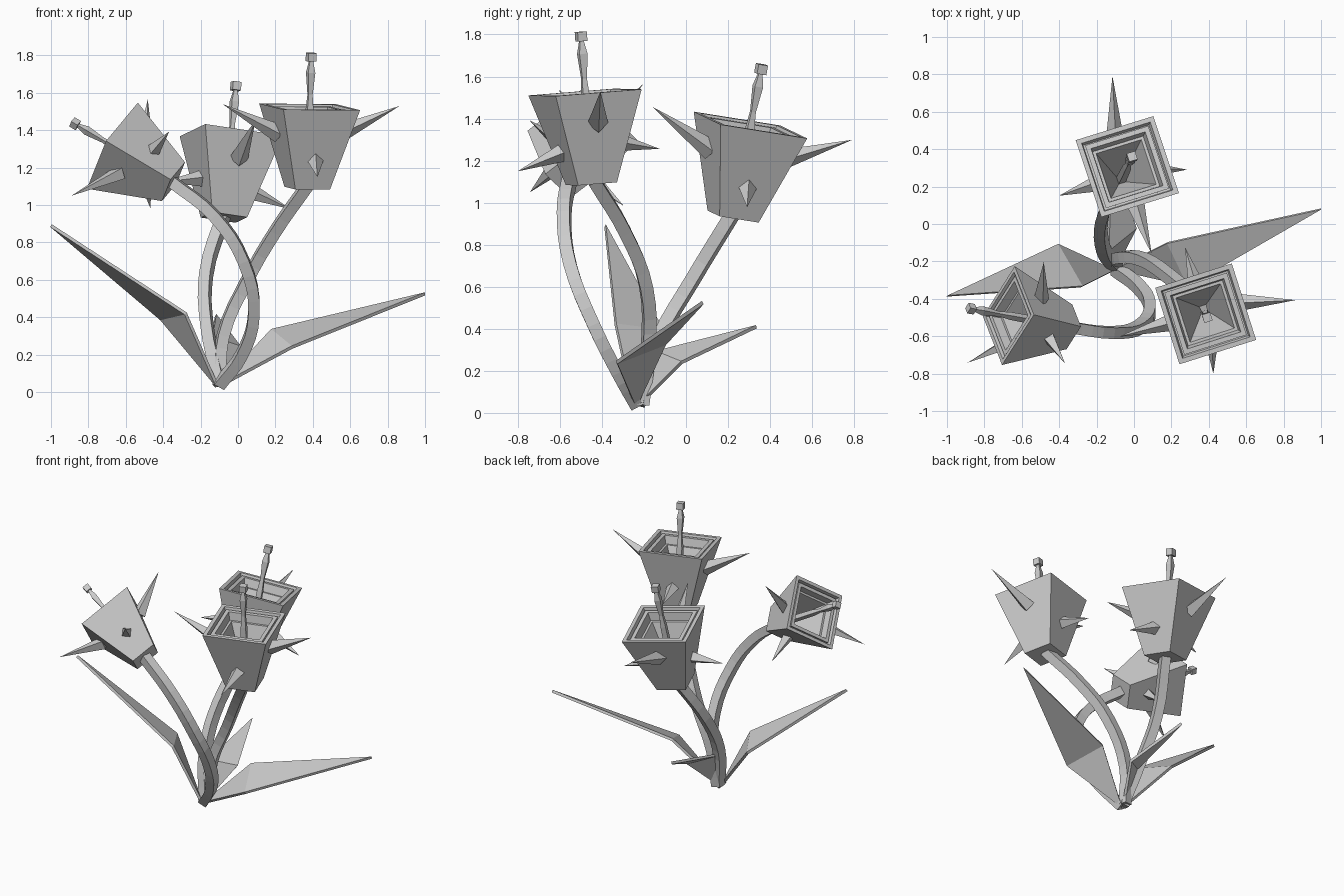
import bpy, bmesh
from mathutils import Vector, Matrix

if "Cube" in bpy.data.objects:
    bpy.data.objects.remove(bpy.data.objects["Cube"])


def finish(bm, name, mat=None):
    bmesh.ops.recalc_face_normals(bm, faces=bm.faces)
    me = bpy.data.meshes.new(name)
    bm.to_mesh(me)
    bm.free()
    ob = bpy.data.objects.new(name, me)
    bpy.context.collection.objects.link(ob)
    if mat:
        ob.matrix_world = mat
    return ob


def square_lathe(name, profile, mat):
    """Stack of square rings (half width, height), capped at both ends."""
    bm = bmesh.new()
    rings = [[bm.verts.new((sx * r, sy * r, z))
              for sx, sy in ((-1, -1), (1, -1), (1, 1), (-1, 1))]
             for r, z in profile]
    for a, b in zip(rings, rings[1:]):
        for i in range(4):
            j = (i + 1) % 4
            bm.faces.new((a[i], a[j], b[j], b[i]))
    bm.faces.new(rings[0])
    bm.faces.new(rings[-1])
    return finish(bm, name, mat)


def spike(name, base, tip, radius, mat):
    """Four sided thorn from base to tip."""
    base, tip = Vector(base), Vector(tip)
    bm = bmesh.new()
    d = (tip - base).normalized()
    side = d.cross(Vector((0, 0, 1))).normalized()
    up = side.cross(d)
    ring = [bm.verts.new(base + v * radius) for v in (side, up, -side, -up)]
    top = bm.verts.new(tip)
    bm.faces.new(ring)
    for i in range(4):
        bm.faces.new((ring[i], ring[(i + 1) % 4], top))
    return finish(bm, name, mat)


def stem(name, points):
    """Square section stalk along a smooth path."""
    cu = bpy.data.curves.new(name, 'CURVE')
    cu.dimensions = '3D'
    cu.bevel_depth = 0.043
    cu.bevel_resolution = 0
    cu.use_fill_caps = True
    cu.resolution_u = 4
    sp = cu.splines.new('BEZIER')
    sp.use_smooth = False
    sp.bezier_points.add(len(points) - 1)
    for bp, p in zip(sp.bezier_points, points):
        bp.co = p
        bp.handle_left_type = bp.handle_right_type = 'AUTO'
    ob = bpy.data.objects.new(name, cu)
    bpy.context.collection.objects.link(ob)


def leaf(name, base, k1, k2, tip):
    """Folded kite blade with a little thickness."""
    bm = bmesh.new()
    b, p, q, t = [bm.verts.new(v) for v in (base, k1, k2, tip)]
    bm.faces.new((b, p, q))
    bm.faces.new((p, t, q))
    ob = finish(bm, name)
    mod = ob.modifiers.new("thickness", 'SOLIDIFY')
    mod.thickness = 0.018
    mod.offset = 0


# outer cup, groove, inner cup and funnel
BELL = [(.097, 0), (.215, .436), (.19, .436), (.182, .405), (.172, .405),
        (.175, .425), (.15, .425), (.14, .37), (.125, .37), (.015, .06)]
STAMEN = [(.02, .04), (.017, .42), (.011, .5), (.02, .62), (.01, .675),
          (.01, .68), (.023, .68), (.023, .725)]
# base, tip, radius of each thorn
SPIKES = [((.165, 0, .29), (.48, -.075, .45), .05),
          ((-.165, 0, .29), (-.48, .025, .445), .05),
          ((0, .135, .19), (.005, .35, .14), .045),
          ((0, -.125, .16), (-.055, -.345, .085), .045)]


def flower(name, bottom, axis, xdir, scale):
    z = Vector(axis).normalized()
    y = z.cross(Vector(xdir)).normalized()
    x = y.cross(z)
    rot = Matrix((x, y, z)).transposed().to_4x4()
    mat = Matrix.Translation(bottom) @ rot @ Matrix.Scale(scale, 4)
    square_lathe(name + "_bell", BELL, mat)
    square_lathe(name + "_stamen", STAMEN, mat)
    for i, s in enumerate(SPIKES):
        spike(f"{name}_spike_{i + 1}", *s, mat)


# flowers
flower("right_flower", (.37, -.45, 1.09), (.03, -.07, 1), (.953, .303, 0), 1.0)
flower("back_flower", (-.075, .224, .934), (.09, .19, 1), (-.316, .949, -.15), 1.02)
flower("left_flower", (-.345, -.55, 1.125), (-.85, .157, .5), (-.485, -.705, -.523), .88)

# stems
stem("right_stem", [(-.1, -.21, .04), (-.08, -.18, .3), (.05, -.19, .6),
                    (.2, -.29, .86), (.375, -.44, 1.11)])
stem("back_stem", [(-.1, -.23, .04), (-.165, -.13, .35), (-.17, .03, .63),
                   (-.075, .225, .95)])
stem("left_stem", [(-.1, -.24, .04), (.02, -.33, .2), (.085, -.44, .42),
                   (.03, -.55, .7), (-.125, -.58, .94), (-.36, -.55, 1.13)])

# leaves
leaf("left_leaf", (-.11, -.25, .03), (-.41, -.11, .39), (-.28, -.335, .42), (-1, -.385, .89))
leaf("right_leaf", (-.1, -.24, .03), (.18, -.1, .33), (.29, -.33, .24), (1, .08, .525))
leaf("back_leaf", (-.09, -.21, .05), (.01, -.02, .24), (-.14, -.14, .29), (-.12, .335, .41))
